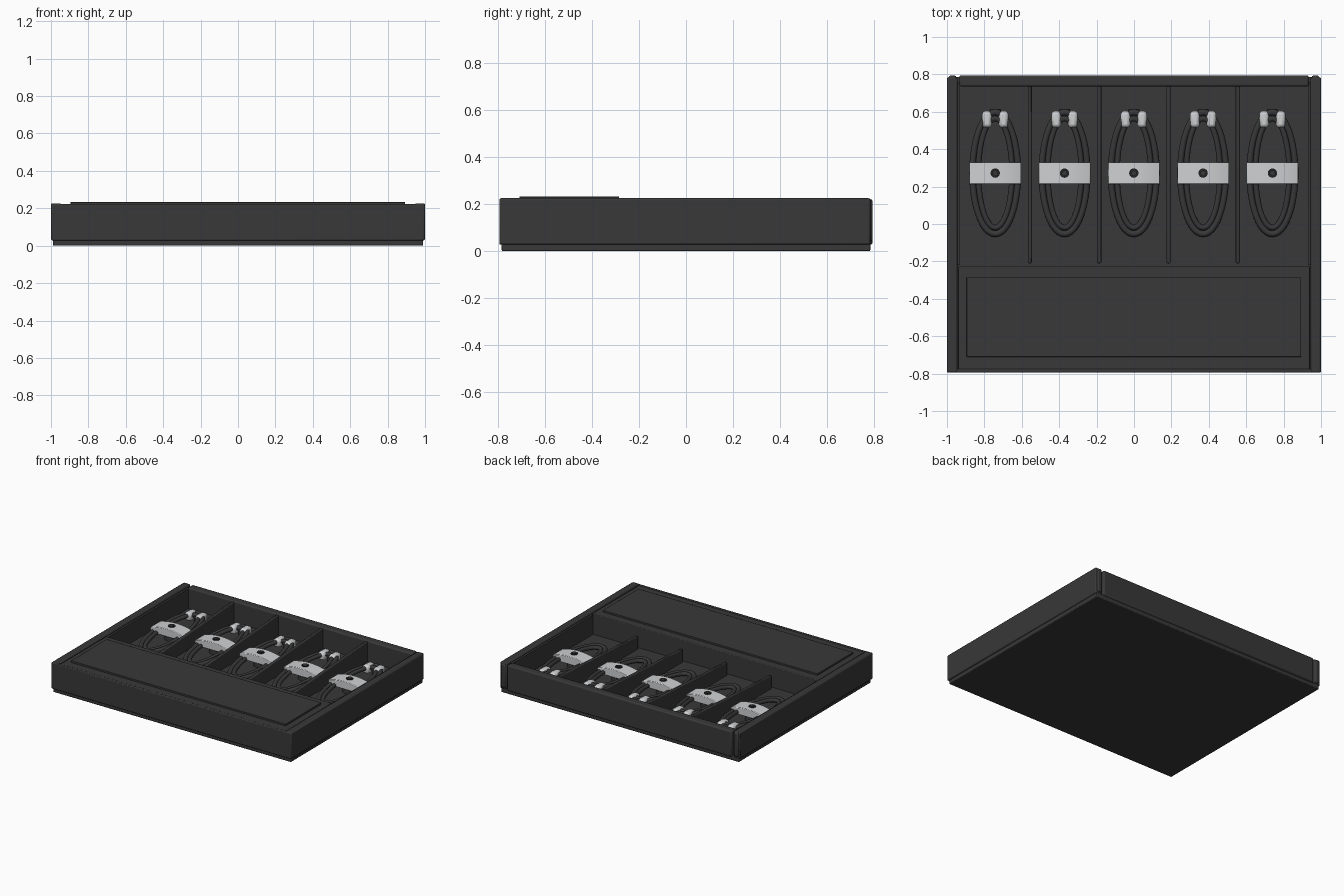
import bpy, bmesh, math
from mathutils import Vector

cube = bpy.data.objects.get("Cube")
if cube:
    bpy.data.objects.remove(cube, do_unlink=True)


def material(name, rgb):
    m = bpy.data.materials.new(name)
    m.use_nodes = True
    col = (*rgb, 1)
    m.diffuse_color = col
    m.node_tree.nodes["Principled BSDF"].inputs["Base Color"].default_value = col
    return m


CHARCOAL = material("charcoal plastic", (0.04, 0.04, 0.04))
SILVER = material("silver metal", (0.62, 0.63, 0.64))
BLACK = material("black screw", (0.015, 0.015, 0.015))


def finish(bm, name, mat, bevel=0.0):
    bmesh.ops.recalc_face_normals(bm, faces=bm.faces)
    mesh = bpy.data.meshes.new(name)
    bm.to_mesh(mesh)
    bm.free()
    ob = bpy.data.objects.new(name, mesh)
    bpy.context.collection.objects.link(ob)
    mesh.materials.append(mat)
    if bevel:
        mod = ob.modifiers.new("soft edges", 'BEVEL')
        mod.width, mod.segments = bevel, 2
        mod.limit_method = 'ANGLE'
    bpy.ops.object.select_all(action='DESELECT')
    ob.select_set(True)
    bpy.context.view_layer.objects.active = ob
    bpy.ops.object.shade_smooth_by_angle(angle=math.radians(40))
    return ob


def box(name, x, y, z, mat=CHARCOAL, bevel=0.0):
    bm = bmesh.new()
    bmesh.ops.create_cube(bm, size=1)
    for v in bm.verts:
        v.co = Vector([(a + b) / 2 + c * (b - a) for (a, b), c in zip((x, y, z), v.co)])
    return finish(bm, name, mat, bevel)


def prism(name, points, direction, mat=CHARCOAL, bevel=0.0):
    """Extrude a closed outline along a direction."""
    bm = bmesh.new()
    face = bm.faces.new([bm.verts.new(p) for p in points])
    new = bmesh.ops.extrude_face_region(bm, geom=[face])["geom"]
    bmesh.ops.translate(bm, vec=direction, verts=[g for g in new if isinstance(g, bmesh.types.BMVert)])
    return finish(bm, name, mat, bevel)


def rod(name, center, radius, depth, mat, sides=20):
    bm = bmesh.new()
    bmesh.ops.create_cone(bm, cap_ends=True, segments=sides, radius1=radius, radius2=radius, depth=depth)
    bmesh.ops.translate(bm, vec=center, verts=bm.verts)
    return finish(bm, name, mat)


def oval_tube(name, center, rx, ry, radius, tilt, steps=48, sides=10):
    """Closed tube swept round a tilted ellipse."""
    bm = bmesh.new()
    rings = []
    for i in range(steps):
        a = math.tau * i / steps
        out = Vector((math.cos(a) * ry, math.sin(a) * rx, 0)).normalized()
        p = Vector(center) + Vector((math.cos(a) * rx, math.sin(a) * ry, math.sin(a) * tilt))
        rings.append([bm.verts.new(p + out * radius * math.cos(b) + Vector((0, 0, radius * math.sin(b))))
                      for b in (math.tau * j / sides for j in range(sides))])
    for i in range(steps):
        r, s = rings[i], rings[(i + 1) % steps]
        for j in range(sides):
            k = (j + 1) % sides
            bm.faces.new((r[j], s[j], s[k], r[k]))
    return finish(bm, name, CHARCOAL)


FLOOR = 0.065

# Tray shell
box("base_plate", (-0.99, 0.99), (-0.785, 0.785), (0, 0.035), bevel=0.006)
box("tray_floor", (-0.96, 0.96), (-0.25, 0.76), (0.02, FLOOR))
for side, s in (("right", -1), ("left", 1)):
    box(side + "_wall", sorted((s * 0.945, s)), (-0.795, 0.785), (0.028, 0.226), bevel=0.008)
    box(side + "_wall_liner", sorted((s * 0.93, s * 0.95)), (-0.22, 0.75), (0.03, 0.212))
    # Rounded catch at each rear corner
    box(side + "_rear_catch", sorted((s * 0.95, s * 0.99)), (0.73, 0.795), (0.04, 0.222), bevel=0.012)
box("rear_wall", (-0.935, 0.935), (0.735, 0.795), (0.028, 0.222), bevel=0.01)
box("front_wall", (-0.99, 0.99), (-0.795, -0.775), (0.028, 0.224), bevel=0.006)

# Front storage block with raised lid
box("front_block", (-0.94, 0.94), (-0.78, -0.225), (0.03, 0.22), bevel=0.005)
box("lid_panel", (-0.895, 0.893), (-0.71, -0.285), (0.21, 0.233), bevel=0.002)

# Sloped dividers between the slots
for i, x in enumerate((-0.557, -0.186, 0.184, 0.555)):
    outline = [(x - 0.011, y, z) for y, z in ((-0.21, 0.03), (0.74, 0.03), (0.74, 0.215), (-0.21, 0.16))]
    prism(f"divider_{i + 1}", outline, (0.022, 0, 0), bevel=0.006)


def clip(n, cx):
    """Spring clip: nested oval wires, an arched plate, a screw and two rollers."""
    y = 0.272
    oval_tube(f"outer_loop_{n}", (cx, y, 0.11), 0.122, 0.325, 0.017, 0.02)
    oval_tube(f"inner_loop_{n}", (cx, y, 0.112), 0.09, 0.292, 0.015, 0.02)
    # Arched plate with short skirts
    arch = [(cx + 0.138 * t, y - 0.058, 0.16 - 0.022 * t * t) for t in (k / 6 for k in range(-6, 7))]
    arch += [(cx + 0.138, y - 0.058, 0.1), (cx - 0.138, y - 0.058, 0.1)]
    prism(f"clip_plate_{n}", arch, (0, 0.116, 0), SILVER, 0.004)
    rod(f"screw_{n}", (cx, y, 0.16), 0.025, 0.008, BLACK)
    rod(f"screw_socket_{n}", (cx, y, 0.162), 0.012, 0.008, CHARCOAL, 6)
    rod(f"clip_post_{n}", (cx, y, 0.09), 0.05, 0.09, CHARCOAL)
    # Rollers at the rear tip
    for side, s in (("right", -1), ("left", 1)):
        x = cx + s * 0.044
        box(f"{side}_roller_{n}", (x - 0.026, x + 0.026), (0.515, 0.605), (0.09, 0.152), SILVER, 0.018)
    box(f"roller_axle_{n}", (cx - 0.04, cx + 0.04), (0.55, 0.58), (0.11, 0.135))
    box(f"clip_mount_{n}", (cx - 0.03, cx + 0.03), (0.575, 0.615), (FLOOR - 0.01, 0.13), bevel=0.005)


for n in range(5):
    clip(n + 1, -0.742 + 0.3705 * n)
